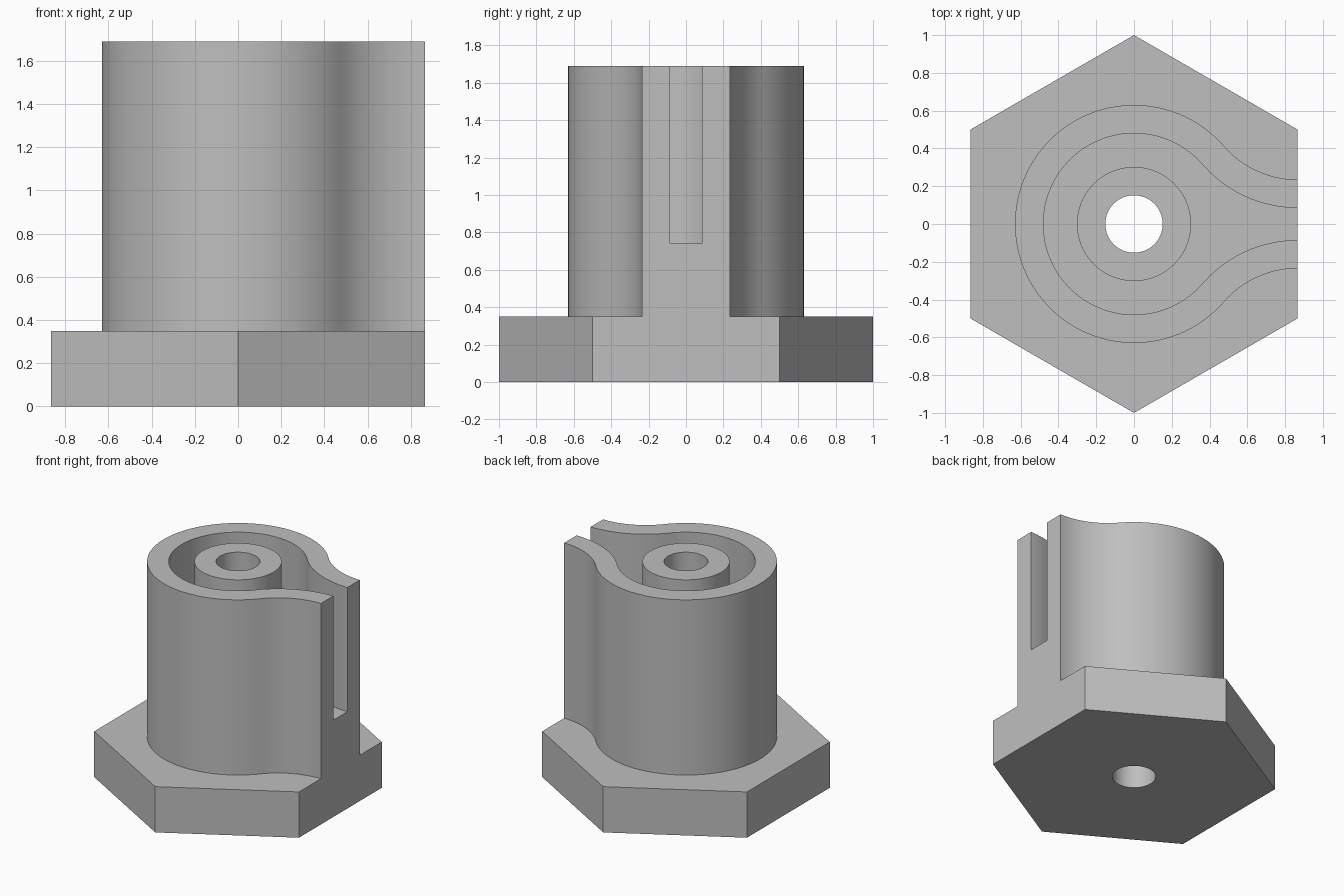
import bpy, bmesh, math
from mathutils import Vector

cube = bpy.data.objects.get("Cube")
if cube:
    bpy.data.objects.remove(cube, do_unlink=True)

BASE_TOP, GROOVE_FLOOR, TOP = 0.35, 0.74, 1.69
FLAT = round(math.cos(math.pi / 6), 6)       # hexagon centre to flat side
FILLET = Vector((FLAT, 0.752))               # centre of the concave flare

grey = bpy.data.materials.new("Grey")
grey.use_nodes = True
colour = (0.52, 0.52, 0.52, 1)
grey.diffuse_color = colour
grey.node_tree.nodes["Principled BSDF"].inputs["Base Color"].default_value = colour


def arc(centre, radius, start, end, steps):
    angles = [start + (end - start) * i / steps for i in range(steps + 1)]
    return [(round(centre[0] + radius * math.cos(a), 6),
             round(centre[1] + radius * math.sin(a), 6)) for a in angles]


def ring(radius, sides, start=0):
    return arc((0, 0), radius, start, start + 2 * math.pi, sides)[:-1]


def keyhole(radius, overshoot=0):
    """Round outline that flares into a neck ending at the +x flat."""
    tangent = math.atan2(FILLET.y, FILLET.x)
    flare = arc(FILLET, FILLET.length - radius, 1.5 * math.pi, math.pi + tangent, 20)
    half = flare + arc((0, 0), radius, tangent, math.pi, 56)[1:]
    if overshoot:
        half.insert(0, (FLAT + overshoot, half[0][1]))
    return half + [(x, -y) for x, y in reversed(half[:-1])]


def prism(name, outline, z0, z1):
    bm = bmesh.new()
    face = bm.faces.new([bm.verts.new((x, y, z0)) for x, y in outline])
    top = bmesh.ops.extrude_face_region(bm, geom=[face], use_keep_orig=True)
    bmesh.ops.translate(bm, vec=(0, 0, z1 - z0),
                        verts=[g for g in top["geom"] if isinstance(g, bmesh.types.BMVert)])
    bmesh.ops.recalc_face_normals(bm, faces=bm.faces)
    mesh = bpy.data.meshes.new(name)
    bm.to_mesh(mesh)
    bm.free()
    mesh.materials.append(grey)
    obj = bpy.data.objects.new(name, mesh)
    bpy.context.collection.objects.link(obj)
    return obj


def combine(target, tool, operation):
    mod = target.modifiers.new(operation.title(), 'BOOLEAN')
    mod.operation, mod.solver, mod.object = operation, 'EXACT', tool
    bpy.context.view_layer.objects.active = target
    bpy.ops.object.modifier_apply(modifier=mod.name)
    bpy.data.objects.remove(tool, do_unlink=True)


# Hexagonal base with the flared tower standing on it
body = prism("hex_base_with_tower", ring(1, 6, math.pi / 6), 0, BASE_TOP)
combine(body, prism("tower", keyhole(0.63), 0.1, TOP), 'UNION')

# Groove open to the +x side, centre post, and bore through everything
combine(body, prism("groove", keyhole(0.48, 0.2), GROOVE_FLOOR, TOP + 0.2), 'DIFFERENCE')
combine(body, prism("centre_post", ring(0.302, 72), 0.5, TOP), 'UNION')
combine(body, prism("bore", ring(0.152, 64), -0.2, TOP + 0.2), 'DIFFERENCE')

bpy.ops.object.select_all(action='DESELECT')
body.select_set(True)
bpy.context.view_layer.objects.active = body
bpy.ops.object.shade_smooth_by_angle(angle=math.radians(30))
